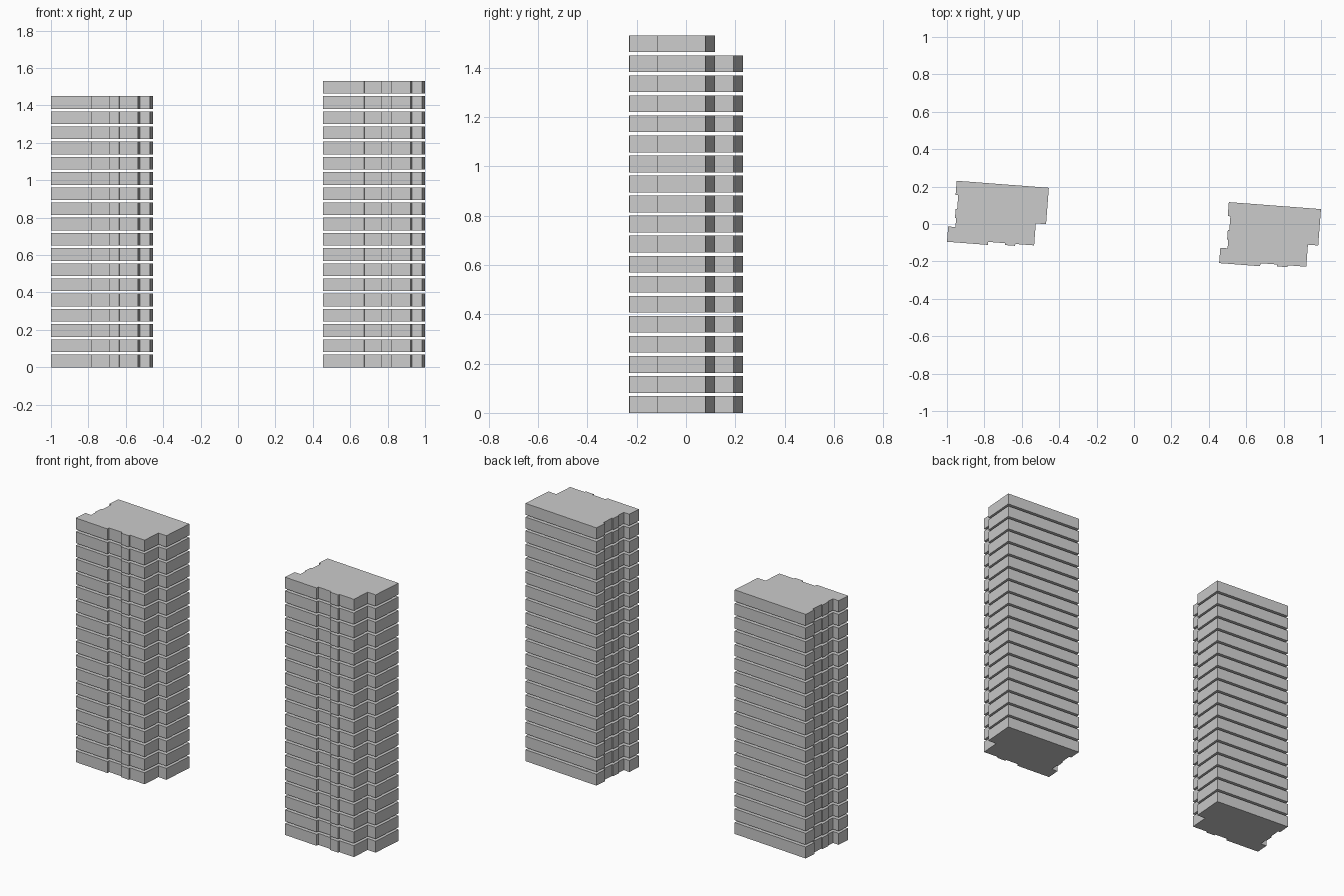
import bpy, bmesh, math

if "Cube" in bpy.data.objects:
    bpy.data.objects.remove(bpy.data.objects["Cube"])

SLAB, PITCH = 0.068, 0.0813
TILT = math.atan(0.076)

# Floor plan: u along the back wall, v from the back wall towards the front
PLAN = [
    (0, 0), (0, .075), (.014, .075), (.014, .15), (.006, .15), (.006, .2),
    (.012, .2), (.012, .247), (-.027, .247), (-.027, .329),      # left side
    (.193, .329), (.193, .313), (.283, .313), (.283, .323),      # front steps
    (.338, .323), (.338, .313), (.439, .313),
    (.439, .195), (.494, .195), (.494, 0),                       # right notch
]


def floor_slab(name, corner, z):
    """One storey: the plan extruded upwards from height z."""
    c, s = math.cos(TILT), math.sin(TILT)
    bm = bmesh.new()
    verts = [bm.verts.new((corner[0] + u * c - v * s,
                           corner[1] - u * s - v * c, z)) for u, v in PLAN]
    face = bm.faces.new(verts)
    top = bmesh.ops.extrude_face_region(bm, geom=[face], use_keep_orig=True)
    bmesh.ops.translate(bm, vec=(0, 0, SLAB),
                        verts=[g for g in top["geom"]
                               if isinstance(g, bmesh.types.BMVert)])
    bmesh.ops.recalc_face_normals(bm, faces=bm.faces)
    mesh = bpy.data.meshes.new(name)
    bm.to_mesh(mesh)
    bm.free()
    obj = bpy.data.objects.new(name, mesh)
    bpy.context.collection.objects.link(obj)


# Two towers of separate storeys with open gaps between them
for tower, corner, floors in (("left_tower", (-.948, .231), 18),
                              ("right_tower", (.507, .117), 19)):
    for i in range(floors):
        floor_slab(f"{tower}_floor_{i + 1}", corner, i * PITCH)
